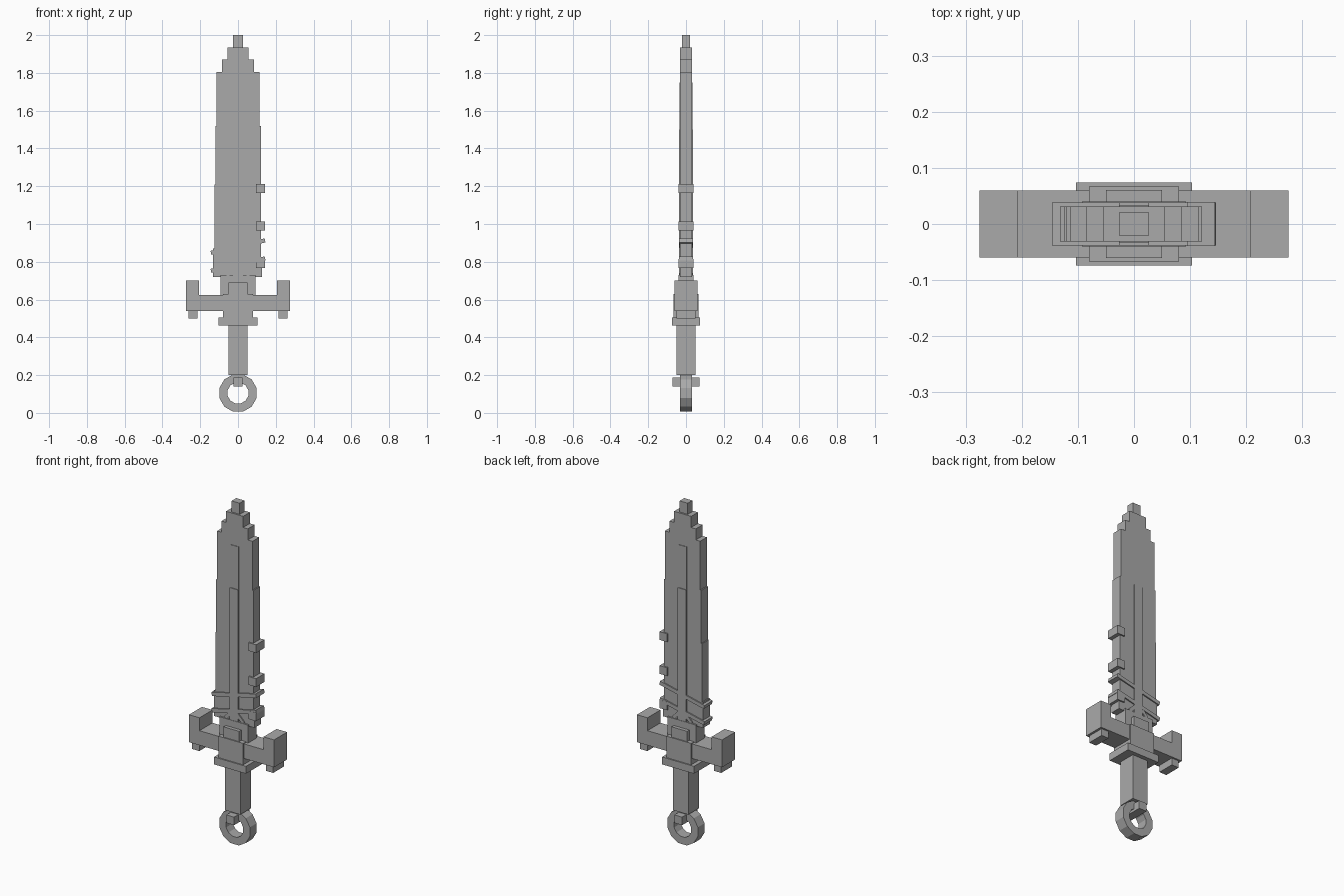
import bpy, bmesh, math
from mathutils import Matrix

cube = bpy.data.objects.get("Cube")
if cube:
    bpy.data.objects.remove(cube, do_unlink=True)

grey = bpy.data.materials.new("plain_grey")
grey.use_nodes = True
grey.diffuse_color = (0.4, 0.4, 0.4, 1)
grey.node_tree.nodes["Principled BSDF"].inputs["Base Color"].default_value = (0.4, 0.4, 0.4, 1)


def finish(name, bm):
    bmesh.ops.recalc_face_normals(bm, faces=bm.faces)
    mesh = bpy.data.meshes.new(name)
    bm.to_mesh(mesh)
    bm.free()
    mesh.materials.append(grey)
    obj = bpy.data.objects.new(name, mesh)
    bpy.context.collection.objects.link(obj)
    return obj


def box(name, x0, x1, half_y, z0, z1, tilt=0):
    """Box from x and z limits, centred on y, optionally tilted about y."""
    bm = bmesh.new()
    bmesh.ops.create_cube(bm, size=1)
    place = Matrix.Translation(((x0 + x1) / 2, 0, (z0 + z1) / 2))
    turn = Matrix.Rotation(math.radians(-tilt), 4, 'Y')
    size = Matrix.Diagonal((x1 - x0, 2 * half_y, z1 - z0, 1))
    bm.transform(place @ turn @ size)
    return finish(name, bm)


def slab(name, outline, half_y):
    """Flat outline in x and z, extruded through y."""
    bm = bmesh.new()
    face = bm.faces.new([bm.verts.new((x, -half_y, z)) for x, z in outline])
    out = bmesh.ops.extrude_face_region(bm, geom=[face])
    verts = [v for v in out["geom"] if isinstance(v, bmesh.types.BMVert)]
    bmesh.ops.translate(bm, verts=verts, vec=(0, 2 * half_y, 0))
    return finish(name, bm)


def ring(name, outer, inner, half_y, z, sides):
    bm = bmesh.new()
    loops = []
    for r, y in ((outer, -half_y), (outer, half_y), (inner, half_y), (inner, -half_y)):
        angles = [math.tau * (i + 0.5) / sides for i in range(sides)]
        loops.append([bm.verts.new((r * math.cos(a), y, z + r * math.sin(a))) for a in angles])
    for k in range(4):
        a, b = loops[k], loops[(k + 1) % 4]
        for i in range(sides):
            j = (i + 1) % sides
            bm.faces.new((a[i], a[j], b[j], b[i]))
    return finish(name, bm)


# Pommel and grip
ring("pommel_ring", 0.102, 0.057, 0.031, 0.105, 12)
box("pommel_peg", -0.025, 0.025, 0.072, 0.14, 0.187)
box("grip", -0.05, 0.05, 0.05, 0.2, 0.47)

# Guard
box("guard_collar", -0.103, 0.103, 0.074, 0.462, 0.505)
box("guard_block", -0.08, 0.08, 0.067, 0.505, 0.63)
box("guard_crest", -0.05, 0.05, 0.061, 0.63, 0.69)
slab("cross_guard", [(-0.275, 0.54), (0.275, 0.54), (0.275, 0.70), (0.207, 0.70),
                     (0.207, 0.625), (-0.207, 0.625), (-0.207, 0.70), (-0.275, 0.70)], 0.06)
for side, s in (("left", 1), ("right", -1)):
    x0, x1 = sorted((s * 0.215, s * 0.262))
    box("guard_foot_" + side, x0, x1, 0.05, 0.50, 0.54)

# Blade, slightly narrowing in steps, with a stepped tip
box("blade_neck", -0.093, 0.093, 0.04, 0.62, 0.73)
slab("blade", [(-0.132, 0.72), (0.128, 0.72), (0.128, 0.78), (0.121, 0.78), (0.121, 1.52),
               (0.115, 1.52), (0.115, 1.805), (0.085, 1.805), (0.085, 1.87), (0.055, 1.87),
               (0.055, 1.935), (-0.055, 1.935), (-0.055, 1.87), (-0.085, 1.87),
               (-0.085, 1.805), (-0.113, 1.805), (-0.113, 1.52), (-0.12, 1.52),
               (-0.12, 1.21), (-0.125, 1.21), (-0.125, 0.87), (-0.132, 0.87)], 0.031)
box("blade_tip", -0.026, 0.026, 0.021, 1.935, 2.0)

# Raised centre rib with a flared root
box("rib_upper", -0.027, 0.027, 0.034, 1.5, 1.75)
box("rib_lower", -0.027, 0.027, 0.038, 0.72, 1.5)
for side, s in (("left", 1), ("right", -1)):
    box("rib_root_" + side, s * 0.035 - 0.035, s * 0.035 + 0.035, 0.037, 0.745, 0.765, -s * 45)

# Slanted wraps around the lower blade and studs on its left edge
for i, z in enumerate((0.785, 0.88)):
    box("blade_wrap_%d" % (i + 1), -0.147, 0.147, 0.038, z - 0.011, z + 0.011, 13)
for i, z in enumerate((0.79, 0.99, 1.188)):
    box("edge_stud_%d" % (i + 1), 0.095, 0.144, 0.039, z - 0.024, z + 0.024)
